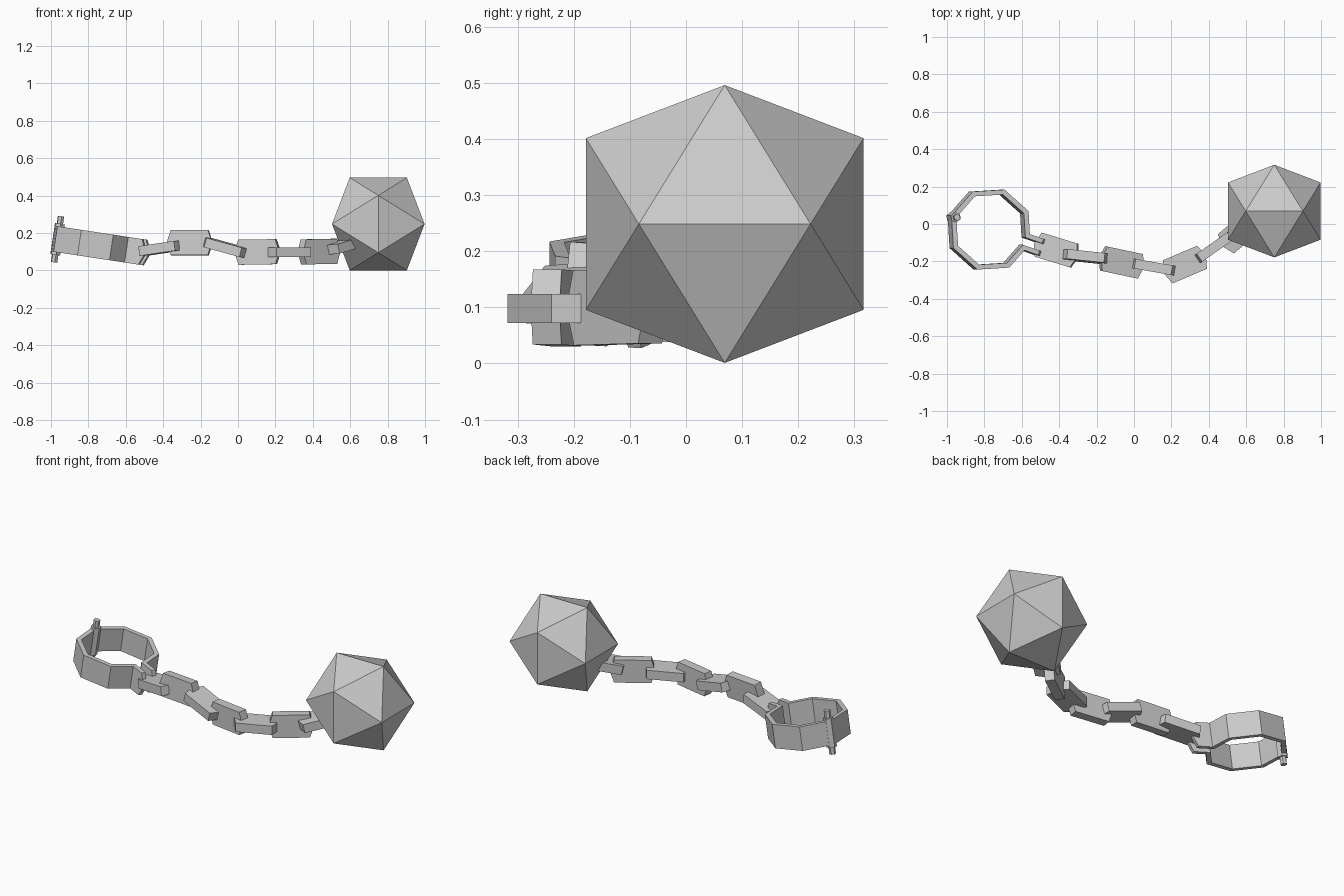
import bpy, bmesh
from math import radians, cos, sin, tau
from mathutils import Matrix, Vector

if "Cube" in bpy.data.objects:
    bpy.data.objects.remove(bpy.data.objects["Cube"])


def finish(name, bm, matrix=Matrix()):
    bmesh.ops.transform(bm, matrix=matrix, verts=bm.verts)
    bmesh.ops.recalc_face_normals(bm, faces=bm.faces)
    mesh = bpy.data.meshes.new(name)
    bm.to_mesh(mesh)
    bm.free()
    bpy.context.collection.objects.link(bpy.data.objects.new(name, mesh))


def rot(deg, axis):
    return Matrix.Rotation(radians(deg), 4, axis)


def prism(name, profile, z0, z1, matrix):
    """Flat profile in local xy, thick along local z."""
    bm = bmesh.new()
    lo = [bm.verts.new((x, y, z0)) for x, y in profile]
    hi = [bm.verts.new((x, y, z1)) for x, y in profile]
    bm.faces.new(lo)
    bm.faces.new(hi)
    n = len(profile)
    for i in range(n):
        j = (i + 1) % n
        bm.faces.new((lo[i], lo[j], hi[j], hi[i]))
    finish(name, bm, matrix)


# Ball: icosahedron with an edge on top
a, b = 0.153, 0.2475
bm = bmesh.new()
for s in (-1, 1):
    for t in (-1, 1):
        for p in ((s * a, 0, t * b), (s * b, t * a, 0), (0, s * b, t * a)):
            bm.verts.new(p)
bmesh.ops.convex_hull(bm, input=bm.verts)
finish("ball", bm, Matrix.Translation((0.75, 0.069, 0.2485)))

# Chain: six-sided slabs, every other one turned on edge
# (centre, heading, pitch, roll)
links = [
    ((-0.415, -0.14, 0.118), -17, 8, 0),
    ((-0.258, -0.175, 0.148), -6, 0, 86),
    ((-0.067, -0.205, 0.123), -12, -15, 0),
    ((0.105, -0.23, 0.099), -10, 1, 90),
    ((0.272, -0.217, 0.098), 23, 0, 0),
    ((0.433, -0.122, 0.101), 35, 1, 90),
    ((0.570, -0.040, 0.138), 40, 13, 0),
]
link_profile = [(-0.122, 0), (-0.1, -0.067), (0.1, -0.067),
                (0.122, 0), (0.1, 0.067), (-0.1, 0.067)]
for i, (c, heading, pitch, roll) in enumerate(links):
    m = Matrix.Translation(c) @ rot(heading, 'Z') @ rot(-pitch, 'Y') @ rot(roll, 'X')
    prism(f"chain_link_{i + 1}", link_profile, -0.026, 0.026, m)

# Shackle frame: tilted, opening points along local +x
frame = Matrix.Translation((-0.775, -0.03, 0.138)) @ rot(8.6, 'Y') @ rot(-19, 'Z')
R, r, h = 0.226, 0.198, 0.069

# Octagonal band with a gap at the chain side
outer = [(R - 0.019, 0.045)]
inner = [(r - 0.008, 0.02)]
for k in range(1, 8):
    ang = tau * k / 8
    outer.append((R * cos(ang), R * sin(ang)))
    inner.append((r * cos(ang), r * sin(ang)))
outer.append((R - 0.019, -0.045))
inner.append((r - 0.008, -0.02))
bm = bmesh.new()
rows = []
for o, n in zip(outer, inner):
    rows.append([bm.verts.new((*o, h)), bm.verts.new((*o, -h)),
                 bm.verts.new((*n, -h)), bm.verts.new((*n, h))])
for p, q in zip(rows, rows[1:]):
    for i in range(4):
        j = (i + 1) % 4
        bm.faces.new((p[i], p[j], q[j], q[i]))
bm.faces.new(rows[0])
bm.faces.new(rows[-1])
finish("shackle_band", bm, frame)

# Pointed tabs beside the gap
tab_profile = [(0.193, -h), (0.285, -h), (0.315, 0), (0.285, h), (0.193, h)]
for s, side in ((1, "back"), (-1, "front")):
    y = 0.033 * s
    prism(f"shackle_tab_{side}", tab_profile, -0.0125, 0.0125,
          frame @ Matrix.Translation((0, y, 0)) @ rot(90, 'X'))

# Hinge pin and barrel opposite the gap
for name, rad, z0, z1 in (("hinge_pin", 0.018, -0.125, 0.125),
                          ("hinge_barrel", 0.028, -0.084, 0.084)):
    prism(name, [(-0.203 + rad * cos(tau * k / 6), rad * sin(tau * k / 6)) for k in range(6)],
          z0, z1, frame)
